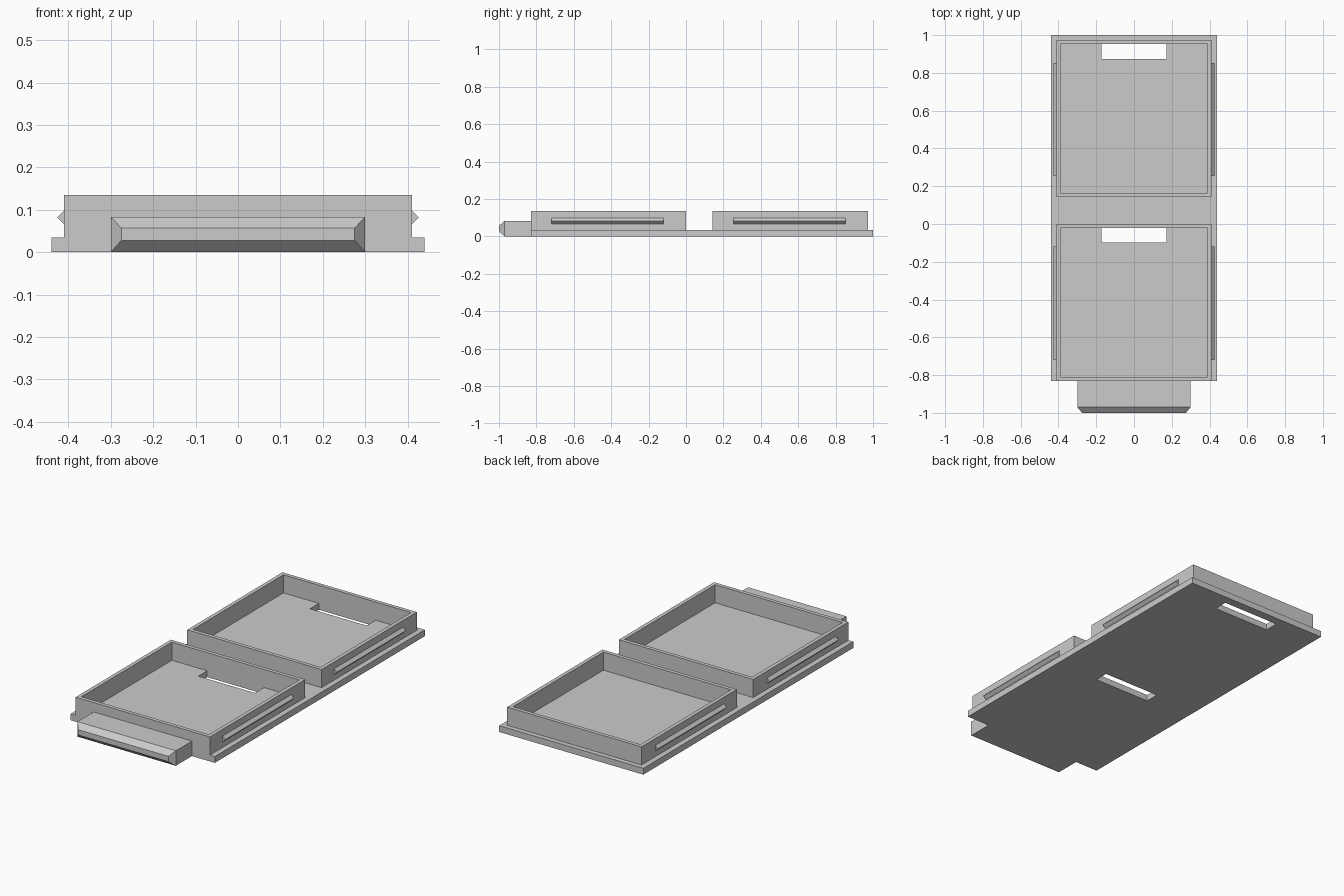
import bpy
import bmesh

default = bpy.data.objects.get("Cube")
if default:
    bpy.data.objects.remove(default, do_unlink=True)

# Single grey plastic
GREY = (0.6, 0.6, 0.6, 1.0)
plastic = bpy.data.materials.new("grey_plastic")
plastic.use_nodes = True
plastic.diffuse_color = GREY
for node in plastic.node_tree.nodes:
    if node.type == "BSDF_PRINCIPLED":
        node.inputs["Base Color"].default_value = GREY

PLATE_TOP, RIM_TOP = 0.035, 0.135
FRONT, BACK = -0.83, 1.0
TRAY_X, WALL, TRAY_LENGTH = 0.41, 0.021, 0.83
SLOT_X, SLOT_DEPTH = 0.173, 0.078
TRAY_BACKS = {"front": 0.0, "back": 0.973}


def finish(name, bm):
    bmesh.ops.recalc_face_normals(bm, faces=bm.faces)
    mesh = bpy.data.meshes.new(name)
    bm.to_mesh(mesh)
    bm.free()
    mesh.materials.append(plastic)
    obj = bpy.data.objects.new(name, mesh)
    bpy.context.collection.objects.link(obj)
    return obj


def slab(name, xs, ys, z0, z1, holes):
    """Flat slab on a grid of cuts, with the listed cells left open."""
    bm = bmesh.new()
    grid = [[bm.verts.new((x, y, z0)) for y in ys] for x in xs]
    for i in range(len(xs) - 1):
        for j in range(len(ys) - 1):
            if (i, j) not in holes:
                bm.faces.new((grid[i][j], grid[i + 1][j],
                              grid[i + 1][j + 1], grid[i][j + 1]))
    top = bmesh.ops.extrude_face_region(bm, geom=bm.faces[:])["geom"]
    moved = [v for v in top if isinstance(v, bmesh.types.BMVert)]
    bmesh.ops.translate(bm, verts=moved, vec=(0, 0, z1 - z0))
    bmesh.ops.dissolve_limit(bm, angle_limit=0.01, verts=bm.verts, edges=bm.edges)
    return finish(name, bm)


def loft(name, rings):
    """Closed solid through successive rings of matching points."""
    bm = bmesh.new()
    loops = [[bm.verts.new(p) for p in ring] for ring in rings]
    bm.faces.new(loops[0])
    bm.faces.new(loops[-1])
    for a, b in zip(loops, loops[1:]):
        for i in range(len(a)):
            k = (i + 1) % len(a)
            bm.faces.new((a[i], a[k], b[k], b[i]))
    return finish(name, bm)


# Base plate with a slot behind each tray floor
slot_cuts = []
for back in TRAY_BACKS.values():
    slot_cuts += [back - WALL - SLOT_DEPTH, back - WALL]
slab("base_plate", (-0.44, -SLOT_X, SLOT_X, 0.44),
     (FRONT, *slot_cuts, BACK), 0, PLATE_TOP, {(1, 1), (1, 3)})

for label, back in TRAY_BACKS.items():
    # Tray rim
    front = back - TRAY_LENGTH
    slab(label + "_tray_rim",
         (-TRAY_X, WALL - TRAY_X, TRAY_X - WALL, TRAY_X),
         (front, front + WALL, back - WALL, back),
         PLATE_TOP, RIM_TOP, {(1, 1)})
    # Triangular snap ridges on both sides
    for side, sign in (("left", 1), ("right", -1)):
        section = ((TRAY_X, 0.066), (0.426, 0.082), (TRAY_X, 0.098))
        loft(label + "_" + side + "_ridge",
             [[(sign * x, y, z) for x, z in section]
              for y in (front + 0.11, back - 0.12)])


# Front tab with a bevelled nose
def tab_ring(y, half, z0, z1):
    return [(-half, y, z0), (half, y, z0), (half, y, z1), (-half, y, z1)]


loft("front_tab", [tab_ring(FRONT, 0.30, 0, 0.083),
                   tab_ring(-0.97, 0.30, 0, 0.083),
                   tab_ring(-1.0, 0.275, 0.028, 0.057)])
